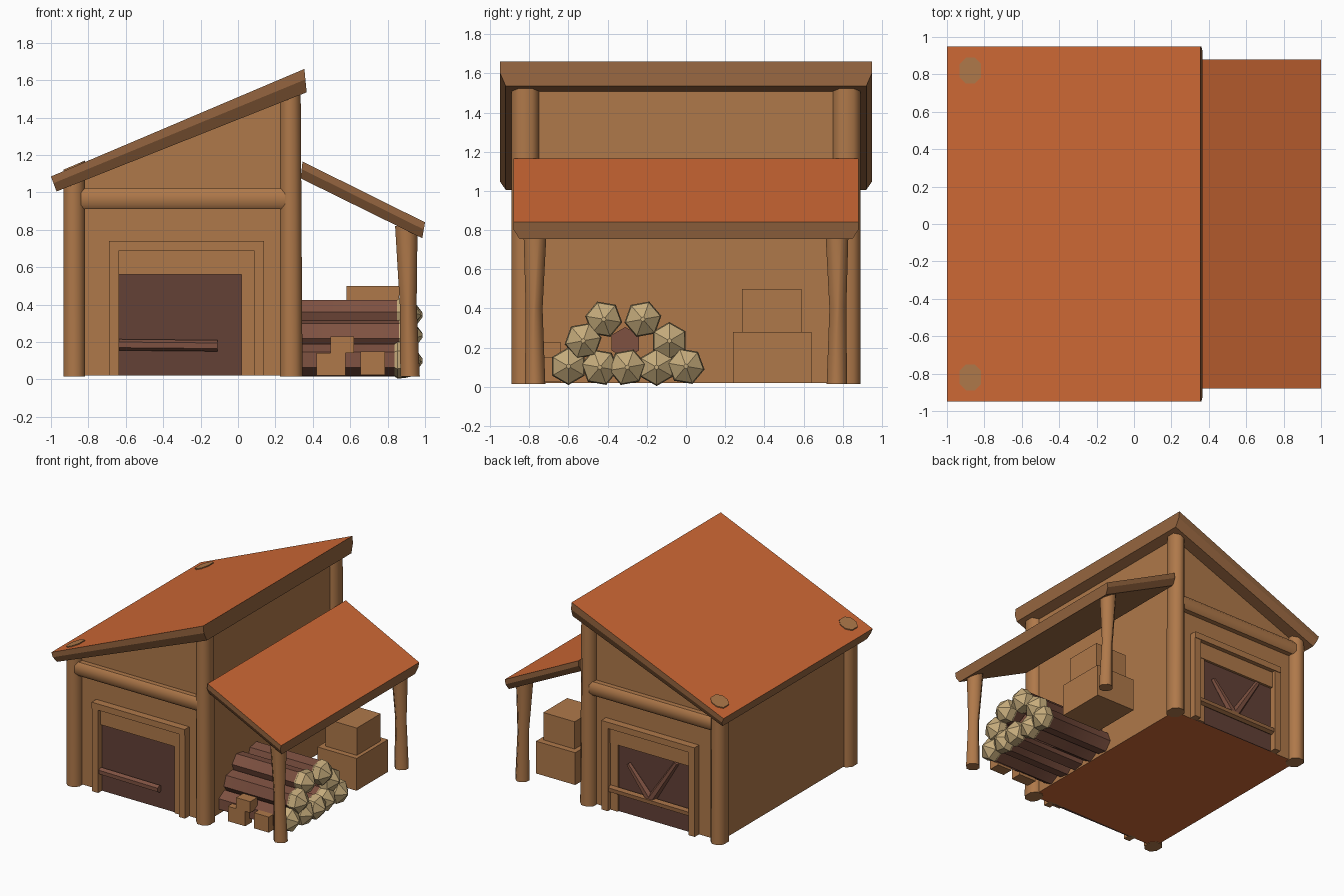
import bpy, bmesh, math
from mathutils import Vector

if "Cube" in bpy.data.objects:
    bpy.data.objects.remove(bpy.data.objects["Cube"])


def material(name, rgb):
    m = bpy.data.materials.new(name)
    m.diffuse_color = (*rgb, 1)
    m.use_nodes = True
    m.node_tree.nodes["Principled BSDF"].inputs["Base Color"].default_value = m.diffuse_color
    return m


ORANGE = material("orange_roof", (0.62, 0.14, 0.036))
WOOD = material("brown_wood", (0.43, 0.19, 0.068))
TRIM = material("dark_trim", (0.30, 0.13, 0.05))
BARK = material("red_brown_bark", (0.21, 0.083, 0.053))
DARK = material("dark_doorway", (0.125, 0.053, 0.037))
PALE = material("pale_cut_wood", (0.56, 0.41, 0.20))


def loft(name, rings, mats, rule=None, smooth=0):
    """Skin a list of equal rings, cap both ends, colour faces by a rule."""
    bm = bmesh.new()
    vs = [[bm.verts.new(p) for p in r] for r in rings]
    n = len(rings[0])
    for a, b in zip(vs, vs[1:]):
        for i in range(n):
            j = (i + 1) % n
            bm.faces.new((a[i], a[j], b[j], b[i]))
    bm.faces.new(vs[0])
    bm.faces.new(vs[-1])
    bmesh.ops.recalc_face_normals(bm, faces=bm.faces)
    if rule:
        for f in bm.faces:
            f.material_index = rule(f.normal, f.calc_center_median())
    me = bpy.data.meshes.new(name)
    bm.to_mesh(me)
    bm.free()
    for m in mats:
        me.materials.append(m)
    ob = bpy.data.objects.new(name, me)
    bpy.context.collection.objects.link(ob)
    if smooth:
        bpy.ops.object.select_all(action='DESELECT')
        ob.select_set(True)
        bpy.context.view_layer.objects.active = ob
        bpy.ops.object.shade_smooth_by_angle(angle=math.radians(smooth))
    return ob


def box(name, x0, x1, y0, y1, z0, z1, mat):
    return loft(name, [[(x0, y0, z), (x1, y0, z), (x1, y1, z), (x0, y1, z)] for z in (z0, z1)], [mat])


def octagon(cx, cy, hx, hy, z):
    c = 0.035
    pts = [(hx - c, -hy), (hx, -hy + c), (hx, hy - c), (hx - c, hy),
           (-hx + c, hy), (-hx, hy - c), (-hx, -hy + c), (-hx + c, -hy)]
    return [(cx + x, cy + y, z(cx + x) if callable(z) else z) for x, y in pts]


def bar(name, p, q, r0, r1, sides, mat):
    """Round bar between two points."""
    p, q = Vector(p), Vector(q)
    rot = (q - p).to_track_quat('Z', 'Y')
    rings = []
    for c, r in ((p, r0), (q, r1)):
        rings.append([c + rot @ Vector((r * math.cos(t), r * math.sin(t), 0))
                      for t in [2 * math.pi * (i + 0.5) / sides for i in range(sides)]])
    return loft(name, rings, [mat], smooth=50)


def roof(name, tl, tr, br, bl, hy):
    """Sloped slab: orange top, bevelled timber edge below."""
    def ring(l, r, h):
        return [(l[0], -h, l[1]), (r[0], -h, r[1]), (r[0], h, r[1]), (l[0], h, l[1])]

    def mid(a, b):
        return (a[0] * .55 + b[0] * .45, a[1] * .55 + b[1] * .45)
    loft(name, [ring(tl, tr, hy), ring(mid(tl, bl), mid(tr, br), hy), ring(bl, br, hy - 0.03)],
         [ORANGE, TRIM], lambda n, c: 0 if n.z > 0.5 else 1)


def roof_z(x):
    return 1.085 + 0.424 * (x + 1)


# house walls with sloped top, orange underside
WX0, WX1, WY = -0.885, 0.295, 0.82
profile = [(WX0, 0.02), (WX1, 0.02), (WX1, roof_z(WX1) - 0.05), (WX0, roof_z(WX0) - 0.05)]
loft("house_walls", [[(x, y, z) for x, z in profile] for y in (-WY, WY)],
     [WOOD, ORANGE], lambda n, c: 1 if n.z < -0.5 else 0)

# roofs
roof("main_roof", (-1.0, 1.085), (0.355, 1.66), (0.367, 1.535), (-0.97, 1.005), 0.95)
roof("lean_to_roof", (0.345, 1.165), (1.0, 0.84), (0.985, 0.755), (0.335, 1.075), 0.88)

for s, side in ((-1, "front"), (1, "back")):
    # corner posts, the low ones poke through the roof
    loft(side + "_left_post",
         [octagon(-0.875, s * 0.82, 0.058, 0.07, 0.015),
          octagon(-0.875, s * 0.82, 0.058, 0.07, lambda x: roof_z(x) + 0.008)], [WOOD], smooth=50)
    loft(side + "_right_post",
         [octagon(0.285, s * 0.82, 0.06, 0.07, 0.015),
          octagon(0.28, s * 0.82, 0.055, 0.07, 1.55)], [WOOD], smooth=50)
    # lean-to posts, waisted in the middle
    loft(side + "_lean_to_post",
         [octagon(0.92, s * 0.77, 0.052, 0.052, 0.015),
          octagon(0.91, s * 0.775, 0.045, 0.043, 0.4),
          octagon(0.90, s * 0.77, 0.06, 0.06, 0.82)], [WOOD], smooth=50)

    # gable cross beam
    loft(side + "_cross_beam",
         [[(x, s * (0.83 + dy), 0.965 + dz) for dy, dz in
           ((-.03, -.055), (.03, -.055), (.05, -.03), (.05, .03), (.03, .055), (-.03, .055))]
          for x in (-0.84, 0.25)], [WOOD], smooth=50)

    # doorway: dark panel, outer trim, lintel and jamb
    def slab(name, x0, x1, d, z0, z1, mat):
        a, b = sorted((s * 0.80, s * d))
        box(side + name, x0, x1, a, b, z0, z1, mat)
    slab("_door_panel", -0.66, 0.11, 0.826, 0.02, 0.70, DARK)
    slab("_door_lintel", -0.65, 0.10, 0.845, 0.56, 0.70, WOOD)
    slab("_door_jamb", 0.02, 0.10, 0.84, 0.02, 0.58, WOOD)
    slab("_door_trim_left", -0.69, -0.635, 0.875, 0.02, 0.74, WOOD)
    slab("_door_trim_right", 0.085, 0.14, 0.875, 0.02, 0.74, WOOD)
    slab("_door_trim_top", -0.69, 0.14, 0.88, 0.69, 0.74, WOOD)

# door bars and propped sticks at the back
bar("front_door_bar", (-0.64, -0.84, 0.185), (-0.11, -0.84, 0.18), 0.03, 0.03, 6, BARK)
bar("back_door_bar", (-0.64, 0.84, 0.185), (0.09, 0.84, 0.19), 0.03, 0.03, 6, TRIM)
bar("back_stick_a", (-0.27, 0.83, 0.19), (-0.07, 0.83, 0.43), 0.035, 0.02, 6, BARK)
bar("back_stick_b", (-0.27, 0.83, 0.19), (-0.50, 0.83, 0.55), 0.035, 0.02, 6, BARK)

# log pile: bark bodies with pale pointed ends
logs = [(-.60, .105), (-.44, .10), (-.30, .10), (-.15, .10), (0.0, .105),
        (-.525, .235), (-.085, .235), (-.42, .345), (-.22, .345)]
for k, (y, z) in enumerate(logs):
    prof = [(0.30, .085), (0.86, .085), (0.875, .096), (0.93, .09), (0.985, .012)]
    end = 0.012 * (k % 3 - 1) - 0.01
    loft("log_%d" % (k + 1),
         [[(x + (end if i else 0), y + r * math.cos(t), z + r * math.sin(t))
           for t in [math.pi / 3 * j + math.pi / 6 + k * 0.35 for j in range(6)]]
          for i, (x, r) in enumerate(prof)],
         [BARK, PALE], lambda n, c: 1 if c.x > 0.83 else 0, smooth=35)
bar("inner_log", (0.30, -0.31, 0.225), (0.80, -0.31, 0.225), 0.08, 0.08, 6, BARK)

# chopped blocks in front of the pile
for i, (x0, x1, z0, z1) in enumerate(((.42, .575, .02, .14), (.495, .62, .14, .23), (.655, .785, .025, .15))):
    box("wood_block_%d" % (i + 1), x0, x1, -0.73, -0.64, z0, z1, WOOD)

# stacked crates
box("lower_crate", 0.54, 0.89, 0.24, 0.64, 0.02, 0.28, WOOD)
box("upper_crate", 0.58, 0.86, 0.285, 0.59, 0.28, 0.50, WOOD)
